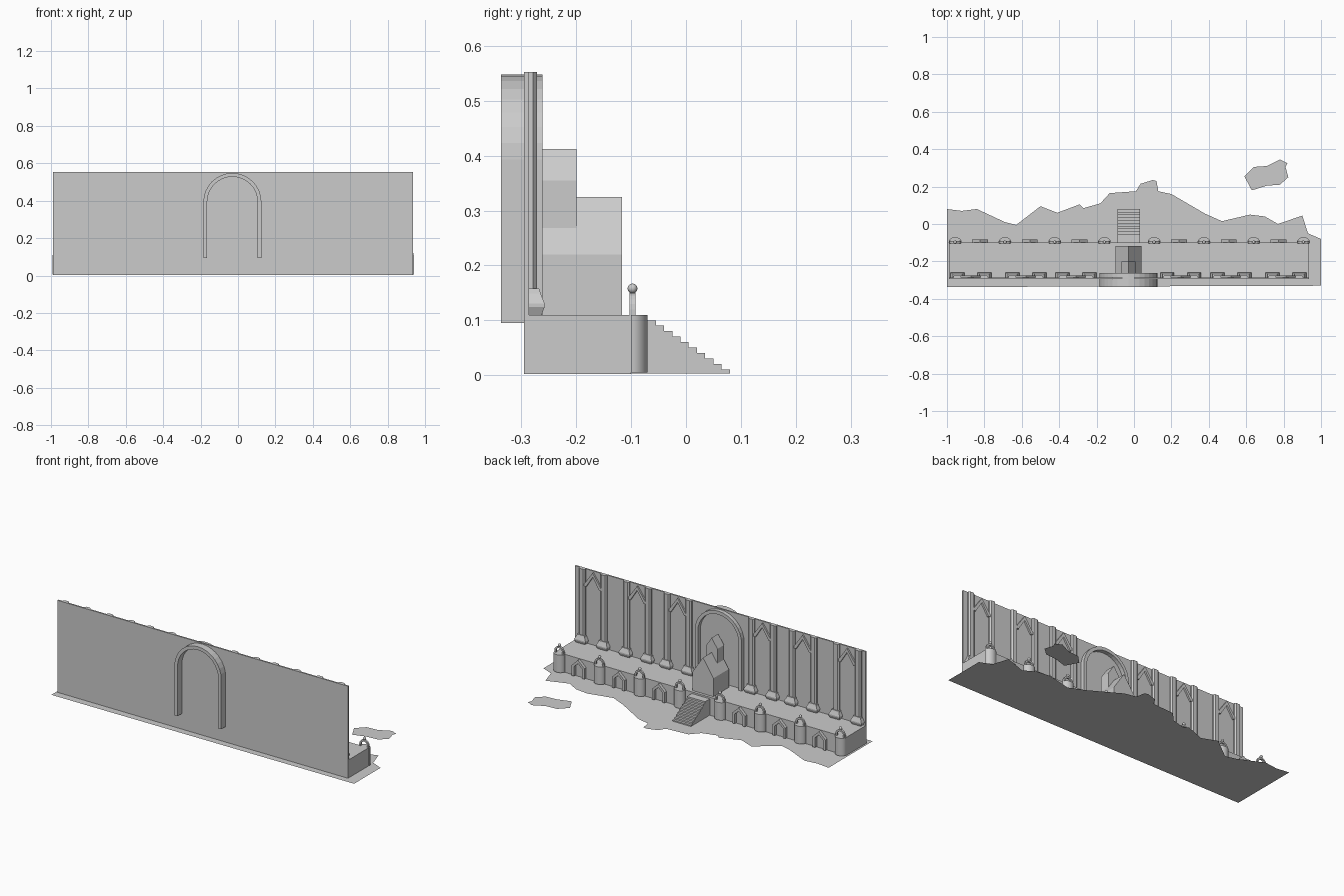
import bpy
import bmesh
from math import pi, sin, cos

if "Cube" in bpy.data.objects:
    bpy.data.objects.remove(bpy.data.objects["Cube"], do_unlink=True)

stone = bpy.data.materials.new("grey_stone")
stone.use_nodes = True
stone.diffuse_color = (0.6, 0.6, 0.6, 1)
stone.node_tree.nodes["Principled BSDF"].inputs["Base Color"].default_value = stone.diffuse_color

MID = -0.03      # centre line of the building
DECK = 0.11      # height of the terrace
BACK = -0.295    # outer face of the tall wall
WALL = -0.286    # inner face of the tall wall
EDGE = -0.1      # open edge of the terrace
LEFT, RIGHT = 0.935, -0.99


def finish(name, bm, smooth=False):
    bmesh.ops.recalc_face_normals(bm, faces=bm.faces)
    mesh = bpy.data.meshes.new(name)
    bm.to_mesh(mesh)
    bm.free()
    mesh.materials.append(stone)
    obj = bpy.data.objects.new(name, mesh)
    bpy.context.collection.objects.link(obj)
    if smooth:
        bpy.ops.object.select_all(action="DESELECT")
        obj.select_set(True)
        bpy.context.view_layer.objects.active = obj
        bpy.ops.object.shade_smooth_by_angle()
    return obj


def prism(name, outline, axis, start, end, smooth=False):
    """Extrude a flat outline along one axis."""
    place = {"x": lambda a, b, d: (d, a, b),
             "y": lambda a, b, d: (a, d, b),
             "z": lambda a, b, d: (a, b, d)}[axis]
    bm = bmesh.new()
    near = [bm.verts.new(place(a, b, start)) for a, b in outline]
    far = [bm.verts.new(place(a, b, end)) for a, b in outline]
    bm.faces.new(near)
    bm.faces.new(far)
    for i in range(len(near)):
        j = (i + 1) % len(near)
        bm.faces.new((near[i], near[j], far[j], far[i]))
    return finish(name, bm, smooth)


def box(name, x, y, z):
    rect = [(x[0], y[0]), (x[1], y[0]), (x[1], y[1]), (x[0], y[1])]
    return prism(name, rect, "z", *z)


def sheet(name, outline):
    bm = bmesh.new()
    face = bm.faces.new([bm.verts.new((x, y, 0)) for x, y in outline])
    if face.normal.z < 0:
        face.normal_flip()
    mesh_obj = finish(name, bm)
    if mesh_obj.data.polygons[0].normal.z < 0:
        mesh_obj.data.flip_normals()


def round_arch(name, x, foot, spring, outer, inner, y, steps):
    """Semicircular band standing on two legs."""
    def half(r):
        bow = [(x + r * cos(pi * i / steps), spring + r * sin(pi * i / steps))
               for i in range(steps + 1)]
        return [(x + r, foot)] + bow + [(x - r, foot)]
    return prism(name, half(outer) + half(inner)[::-1], "y", *y)


def pointed_arch(name, x, foot, spring, peak, width, band, y):
    """Gable-shaped band standing on two legs."""
    w, v = width, width - band
    outline = [(-w, foot), (-w, spring), (0, peak), (w, spring), (w, foot),
               (v, foot), (v, spring - band / 3), (0, peak - band * 1.4),
               (-v, spring - band / 3), (-v, foot)]
    return prism(name, [(x + a, z) for a, z in outline], "y", *y)


def gabled(name, half, eaves, ridge, y):
    outline = [(MID - half, DECK), (MID + half, DECK), (MID + half, eaves),
               (MID, ridge), (MID - half, eaves)]
    prism(name, outline, "y", *y)


# Ground sheet with a ragged shore, and a loose islet
sheet("ground", [
    (-1, -.337), (1, -.33), (1, -.08), (.93, -.05), (.9, .045), (.77, 0), (.7, .04),
    (.62, .05), (.47, .015), (.38, .055), (.2, .16), (.13, .175), (.12, .23), (.1, .235),
    (.035, .215), (.01, .175), (-.13, .165), (-.18, .11), (-.27, .085), (-.29, .105),
    (-.41, .06), (-.5, .095), (-.63, -.005), (-.69, .01), (-.84, .08), (-.92, .07), (-1, .08)])
sheet("islet", [
    (.59, .255), (.64, .305), (.71, .31), (.78, .345), (.82, .325), (.81, .305),
    (.825, .25), (.78, .21), (.71, .205), (.63, .18)])

# Terrace and tall wall
box("terrace", (RIGHT, LEFT), (BACK, EDGE), (0.002, DECK))
box("tall_wall", (RIGHT, LEFT), (BACK, WALL), (0.002, 0.553))

# Great arch running through the wall
round_arch("great_arch", MID, 0.095, 0.393, 0.155, 0.135, (-0.337, -0.262), 16)

# Gabled hall and the taller block behind it
gabled("hall", 0.07, 0.22, 0.325, (-0.262, -0.117))
gabled("hall_tower", 0.038, 0.355, 0.412, (-0.262, -0.2))

# Staircase
profile = [(EDGE, 0.003), (EDGE, 0.1)]
for i in range(10):
    y, z = -0.055 + 0.015 * i, 0.1 - 0.01 * i
    profile += [(y, z), (y, max(z - 0.01, 0.003))]
prism("staircase", profile, "x", -0.088, 0.032)


def column(x):
    shaft = [(x - .02, WALL), (x - .02, -.279), (x - .012, -.272),
             (x + .012, -.272), (x + .02, -.279), (x + .02, WALL)]
    prism("wall_column", shaft, "z", DECK, 0.553)
    # Moulded foot: height, half width, front
    rows = [(DECK, .03, -.263), (.124, .037, -.258), (.131, .037, -.258),
            (.149, .027, -.265), (.158, .025, -.268)]
    bm = bmesh.new()
    loops = [[bm.verts.new(p) for p in ((x - w, WALL, z), (x + w, WALL, z),
                                        (x + w, f, z), (x - w, f, z))]
             for z, w, f in rows]
    for low, high in zip(loops, loops[1:]):
        for i in range(4):
            j = (i + 1) % 4
            bm.faces.new((low[i], low[j], high[j], high[i]))
    bm.faces.new(loops[0])
    bm.faces.new(loops[-1])
    finish("column_foot", bm)


# Column pairs joined by a pointed arch, mirrored about the centre
for side in (-1, 1):
    for offset in (0.28, 0.548, 0.842):
        bay = MID + side * offset
        column(bay - 0.072)
        column(bay + 0.072)
        pointed_arch("bay_arch", bay, 0.452, 0.46, 0.545, 0.06, 0.018, (WALL, -0.276))


def turret(x):
    arc = [(x + 0.035 * cos(pi * i / 16), EDGE + 0.03 * sin(pi * i / 16))
           for i in range(17)]
    prism("turret", arc, "z", 0.005, DECK, smooth=True)
    round_arch("turret_hoop", x, DECK - 0.002, 0.12, 0.031, 0.021, (-0.103, -0.092), 10)
    bm = bmesh.new()
    bmesh.ops.create_uvsphere(bm, u_segments=12, v_segments=8, radius=0.009)
    bmesh.ops.translate(bm, verts=bm.verts, vec=(x, -0.0975, 0.158))
    finish("hoop_ball", bm, smooth=True)


# Turrets along the terrace edge with pointed niches between them
for i in range(8):
    x = -0.025 + 0.266 * (i - 3.5)
    turret(x)
    if i not in (3, 7):
        pointed_arch("edge_niche", x + 0.133, 0.005, 0.068, 0.108, 0.042, 0.015, (EDGE, -0.082))
